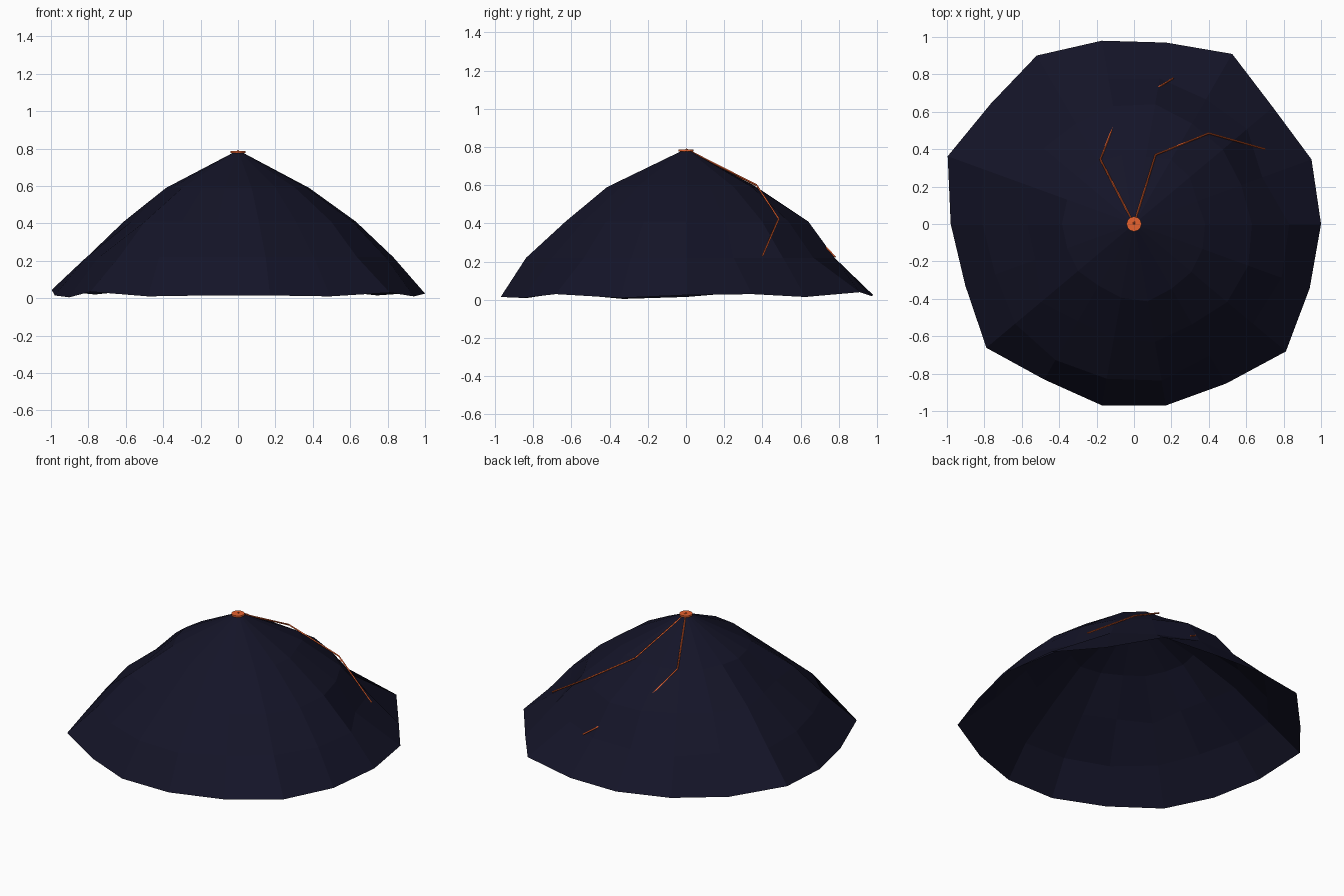
import bpy, bmesh, math
from mathutils import Vector

if "Cube" in bpy.data.objects:
    bpy.data.objects.remove(bpy.data.objects["Cube"])


def material(name, rgb):
    m = bpy.data.materials.new(name)
    m.diffuse_color = (*rgb, 1)
    m.use_nodes = True
    m.node_tree.nodes["Principled BSDF"].inputs["Base Color"].default_value = m.diffuse_color
    return m


NAVY = material("dark navy rock", (0.007, 0.007, 0.021))
LAVA = material("orange lava", (0.85, 0.13, 0.03))


def finish(bm, name, mat):
    me = bpy.data.meshes.new(name)
    bm.to_mesh(me)
    bm.free()
    me.materials.append(mat)
    ob = bpy.data.objects.new(name, me)
    bpy.context.collection.objects.link(ob)
    return ob


# Mountain: open 18-sided shell, uneven ring radii every 20 degrees from +x
N = 18
rim_r = [1.0, 1.01, .97, 1.05, .985, .995, 1.04, 1.0, 1.06,
         .98, .96, 1.03, .96, .985, .985, .985, 1.06, 1.0]
rim_z = [.025, .03, .015, .04, .02, .025, .045, .02, .045,
         .015, .005, .035, .01, .015, .015, .01, .03, .01]
low_r = [.83, .73, .79, .77, .79, .79, .83, .80, .86,
         .81, .79, .83, .84, .84, .85, .81, .83, .84]
mid_r = [.63, .61, .62, .62, .65, .64, .62, .63, .65,
         .57, .56, .65, .60, .62, .64, .62, .65, .65]
top_r = [.38, .36, .39, .40, .365, .375, .385, .39, .38,
         .385, .38, .39, .38, .40, .42, .40, .40, .39]
rings = [(rim_r, rim_z), (low_r, [.22] * N), (mid_r, [.41] * N),
         (top_r, [.59] * N), ([.03] * N, [.776] * N)]

bm = bmesh.new()
loops = []
for radii, heights in rings:
    loops.append([bm.verts.new((r * math.cos(math.tau * i / N), r * math.sin(math.tau * i / N), z))
                  for i, (r, z) in enumerate(zip(radii, heights))])
for a, b in zip(loops, loops[1:]):
    for i in range(N):
        j = (i + 1) % N
        bm.faces.new((a[i], a[j], b[j], b[i]))
bm.faces.new(loops[-1])
finish(bm, "mountain_shell", NAVY)

# Glowing vent on the summit
bm = bmesh.new()
bmesh.ops.create_cone(bm, cap_ends=True, segments=12, radius1=.04, radius2=.04, depth=.01)
bmesh.ops.translate(bm, verts=bm.verts, vec=(0, 0, .782))
finish(bm, "summit_vent", LAVA)


# Lava streams: thin square rods running down the back
def stream(name, pts, w=.005):
    bm = bmesh.new()
    pts = [Vector(p) for p in pts]
    for p, q in zip(pts, pts[1:]):
        d = q - p
        vs = bmesh.ops.create_cone(bm, cap_ends=True, segments=4, radius1=w,
                                   radius2=w, depth=d.length)["verts"]
        rot = d.to_track_quat('Z', 'Y').to_matrix()
        for v in vs:
            v.co = rot @ v.co + (p + q) / 2
    finish(bm, name, LAVA)


stream("lava_stream_right", [(0, 0, .788), (.115, .37, .60), (.40, .485, .425), (.70, .40, .23)])
stream("lava_stream_left", [(0, 0, .788), (-.18, .345, .60), (-.08, .60, .42), (.21, .78, .225)])
